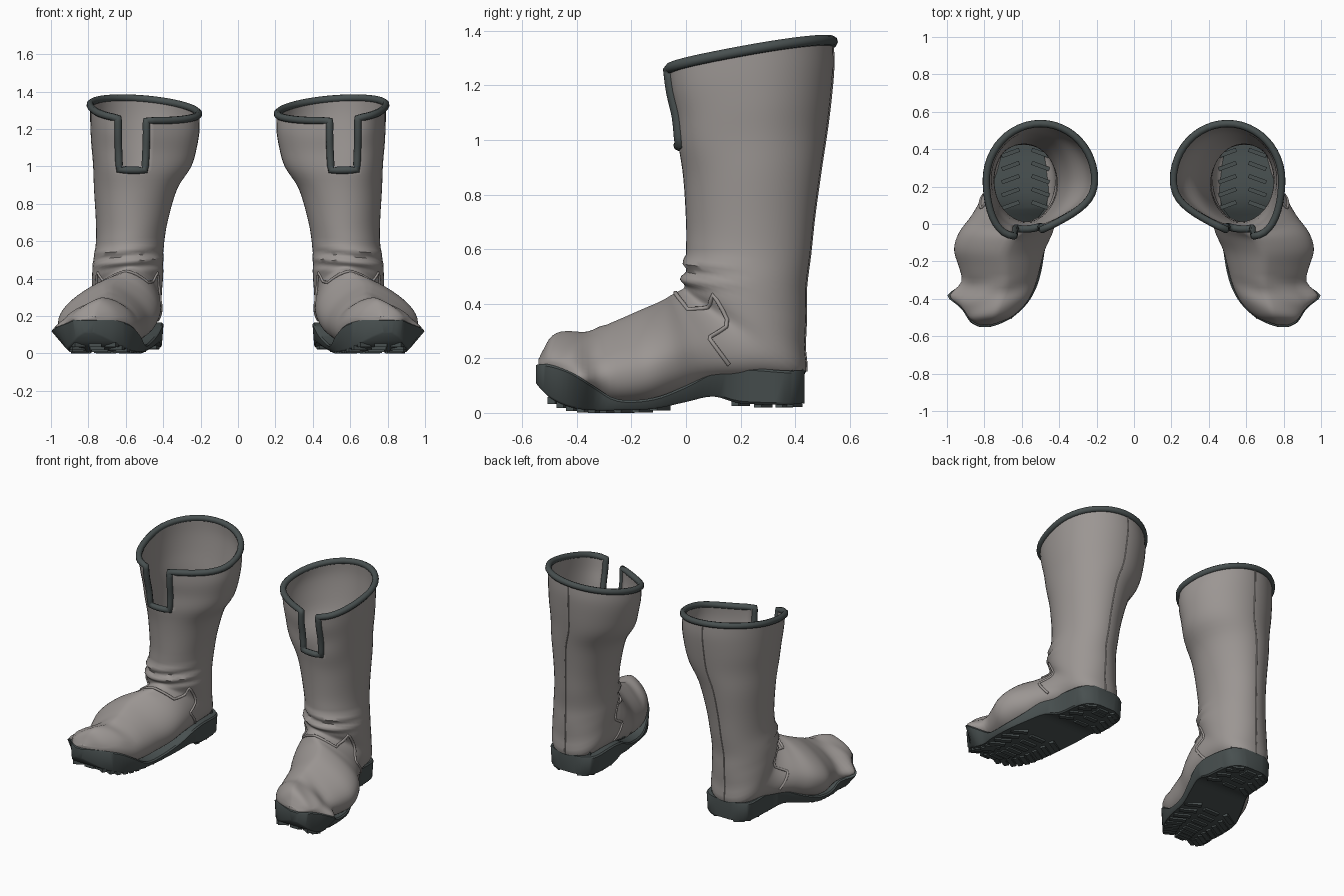
import bpy, bmesh, math
from mathutils import Vector, Matrix

cube = bpy.data.objects.get("Cube")
if cube:
    bpy.data.objects.remove(cube)


def material(name, rgb):
    m = bpy.data.materials.new(name)
    m.use_nodes = True
    m.diffuse_color = (*rgb, 1)
    bsdf = m.node_tree.nodes["Principled BSDF"]
    bsdf.inputs["Base Color"].default_value = (*rgb, 1)
    bsdf.inputs["Roughness"].default_value = 0.8
    return m


LEATHER = material("warm grey leather", (0.33, 0.305, 0.292))
RUBBER = material("dark grey rubber", (0.065, 0.08, 0.08))

# Upper cross-sections, shaft top to toe:
# front/top point (y, z), back/bottom point (y, z), inner x, outer x
RINGS = [
    (-.07, 1.25, .537, 1.36, .21, .79),
    (-.06, 1.17, .54, 1.27, .205, .79),
    (-.04, 1.08, .53, 1.15, .22, .785),
    (-.03, .98, .515, 1.03, .25, .775),
    (-.01, .86, .495, .90, .325, .77),
    (0, .70, .47, .72, .375, .76),
    (0, .60, .455, .58, .395, .76),
    (-.01, .53, .44, .46, .40, .775),
    (-.01, .48, .44, .36, .40, .78),
    (-.01, .465, .435, .25, .405, .78),
    (-.015, .455, .428, .13, .41, .775),
    (-.03, .445, .27, .12, .41, .80),
    (-.055, .43, .10, .11, .415, .865),
    (-.09, .41, -.02, .07, .435, .935),
    (-.16, .38, -.12, .04, .475, .962),
    (-.24, .345, -.22, .03, .50, .937),
    (-.34, .305, -.33, .04, .53, .905),
    (-.42, .30, -.42, .09, .575, .92),
    (-.49, .28, -.49, .13, .645, .89),
    (-.525, .23, -.525, .15, .72, .855),
    (-.54, .20, -.54, .17, .77, .82),
]
# Sole stations, heel to toe: y, inner x, outer x, top z, bottom z
SOLE = [
    (.435, .52, .64, .155, .035),
    (.415, .465, .695, .155, .035),
    (.36, .42, .74, .155, .03),
    (.20, .407, .757, .165, .035),
    (.10, .412, .80, .15, .06),
    (0, .44, .85, .10, .04),
    (-.12, .48, .90, .055, .015),
    (-.25, .503, .91, .05, .01),
    (-.34, .53, .902, .10, .01),
    (-.42, .575, .915, .15, .02),
    (-.49, .645, .89, .175, .05),
    (-.53, .715, .86, .18, .085),
    (-.55, .775, .82, .175, .11),
]
COLS, STEPS, NOTCH_ROW, NOTCH_COLS = 48, 4, 3, 2


def sample(table, t):
    """Catmull-Rom interpolation of a table row at position t."""
    last = len(table) - 1
    i = min(int(t), last - 1)
    u = t - i
    p = [table[min(max(k, 0), last)] for k in range(i - 1, i + 3)]
    return [b + u / 2 * (c - a + u * (2*a - 5*b + 4*c - d + u * (3*(b - c) + d - a)))
            for a, b, c, d in zip(*p)]


def crease(p):
    """Ankle folds, toe dents and the bent corner of the outer toe."""
    p = p.copy()
    mask = math.exp(-((p.z - .51) / .055) ** 2) * max(0, min(1, (.25 - p.y) / .2))
    if p.y > -.1:
        fold = 1 + .06 * mask * math.sin(95 * p.z + 9 * p.x)
        p.x = .585 + (p.x - .585) * fold
        p.y = .22 + (p.y - .22) * fold
    if p.y < -.3 and p.z > .2:
        p.z += .005 * math.sin(45 * p.y + 22 * p.x)
    p.x += .08 * math.exp(-((p - Vector((.92, -.38, .12))).length / .055) ** 2)
    return p


def surface(t, a):
    """Point on the upper: t runs down the boot, a runs round from the front."""
    ay, az, by, bz, x0, x1 = sample(RINGS, t)
    foot = max(0, min(1, (t - 8) / 4))
    rim = max(0, 1 - t / 4)
    front = max(0, math.cos(a)) ** 2
    s = (.5 - .5 * math.cos(a)) ** (1 - .33 * foot)
    e = 1 - .4 * foot if math.cos(a) < 0 else 1
    side = math.copysign(abs(math.sin(a)) ** e, math.sin(a))
    xc = (x0 + x1) / 2
    lean = max(0, .57 - xc) - .025 * foot
    x = xc + lean * front + side * (x1 - x0) / 2
    y = ay + s * (by - ay) - .25 * rim * front * (x - .62)
    return crease(Vector((x, y, az + s * (bz - az) + .025 * rim * side)))


def angle(c):
    return 2 * math.pi * c / COLS


def add_mirror(ob):
    ob.modifiers.new("pair", 'MIRROR').use_mirror_merge = False


def finish(name, bm, mats, degrees=40):
    me = bpy.data.meshes.new(name)
    bm.to_mesh(me)
    bm.free()
    ob = bpy.data.objects.new(name, me)
    bpy.context.collection.objects.link(ob)
    for m in mats:
        me.materials.append(m)
    bpy.ops.object.select_all(action='DESELECT')
    ob.select_set(True)
    bpy.context.view_layer.objects.active = ob
    bpy.ops.object.shade_smooth_by_angle(angle=math.radians(degrees))
    add_mirror(ob)
    return ob


def tube(name, points, radius, mat, cyclic=False):
    cu = bpy.data.curves.new(name, 'CURVE')
    cu.dimensions = '3D'
    cu.bevel_depth = radius
    cu.bevel_resolution = 2
    cu.use_fill_caps = True
    sp = cu.splines.new('POLY')
    sp.points.add(len(points) - 1)
    for q, p in zip(sp.points, points):
        q.co = (*p, 1)
    sp.use_cyclic_u = cyclic
    cu.materials.append(mat)
    ob = bpy.data.objects.new(name, cu)
    bpy.context.collection.objects.link(ob)
    add_mirror(ob)


# Leather upper with a slit at the front of the shaft
bm = bmesh.new()
rows = (len(RINGS) - 1) * STEPS + 1
grid = [[bm.verts.new(surface(r / STEPS, angle(c))) for c in range(COLS)]
        for r in range(rows)]
for r in range(rows - 1):
    for c in range(COLS):
        in_notch = c < NOTCH_COLS or c >= COLS - NOTCH_COLS
        if in_notch and r < NOTCH_ROW * STEPS:
            continue
        d = (c + 1) % COLS
        f = bm.faces.new((grid[r][c], grid[r+1][c], grid[r+1][d], grid[r][d]))
        mid = f.calc_center_median()
        f.material_index = int(mid.z < .15 and mid.y > 0 and .42 < mid.x < .745)
bm.faces.new(list(reversed(grid[-1])))
for v in [v for v in bm.verts if not v.link_faces]:
    bm.verts.remove(v)
upper = finish("boot_upper", bm, [LEATHER, RUBBER], 60)
shell = upper.modifiers.new("thickness", 'SOLIDIFY')
shell.thickness = .012
shell.offset = -1

# Rubber binding round the rim and down the slit
N = NOTCH_COLS
rim = [surface(0, angle(c)) for c in range(N, COLS - N + 1)]
down = [surface(r / STEPS, angle(-N)) for r in range(1, NOTCH_ROW * STEPS + 1)]
across = [surface(NOTCH_ROW, angle(c)) for c in range(1 - N, N)]
up = [surface(r / STEPS, angle(N)) for r in range(NOTCH_ROW * STEPS, 0, -1)]
tube("rim_binding", rim + down + across + up, .02, RUBBER, True)

# Raised seams: zigzag over the instep and straight up the heel
seam = []
for i in range(-36, 37):
    a = i / 36 * 2.1
    kink = max(0, 1 - abs(abs(a) - 1) / .35)
    seam.append(surface(11.4 - 3 * kink, a))
tube("instep_seam", seam, .008, LEATHER)
tube("back_seam", [surface(i / 4, math.pi) for i in range(1, 40)], .004, LEATHER)

# Rubber sole
bm = bmesh.new()
loops = []
for i in range((len(SOLE) - 1) * STEPS + 1):
    y, x0, x1, zt, zb = sample(SOLE, i / STEPS)
    b = .008
    outline = [(x0, zt), (x1, zt), (x1 + b, zt - b), (x1, zb + b),
               (x1 - b, zb), (x0 + b, zb), (x0, zb + b), (x0 - b, zt - b)]
    loops.append([bm.verts.new(crease(Vector((x, y, z)))) for x, z in outline])
for p, q in zip(loops, loops[1:]):
    for k in range(8):
        j = (k + 1) % 8
        bm.faces.new((p[k], p[j], q[j], q[k]))
bm.faces.new(loops[0])
bm.faces.new(loops[-1])
bmesh.ops.recalc_face_normals(bm, faces=bm.faces)
finish("sole", bm, [RUBBER])


def bar(bm, place, turn, size):
    bmesh.ops.create_cube(bm, size=1, matrix=Matrix.Translation(place)
                          @ Matrix.Rotation(turn, 4, 'Z') @ Matrix.Diagonal((*size, 1)))


# Tread lugs under heel and forefoot
bm = bmesh.new()
for t in [1.5, 2, 2.5, 3, 5.8, 6.3, 6.8, 7.3, 7.8, 8.3, 8.8, 9.3, 9.8]:
    y, x0, x1, zt, zb = sample(SOLE, t)
    w = x1 - x0
    for f, turn in ((.17, .5), (.5, 0), (.83, -.5)):
        bar(bm, (x0 + f * w, y, zb + .002), turn, (w * .25, .03, .024))
finish("tread_lugs", bm, [RUBBER])

# Ribs on the insole inside the heel
bm = bmesh.new()
for y in (.10, .17, .24, .31, .38):
    for x, turn in ((.50, .35), (.66, -.35)):
        bar(bm, (x, y, .16), turn, (.10, .022, .03))
finish("insole_ribs", bm, [RUBBER])
